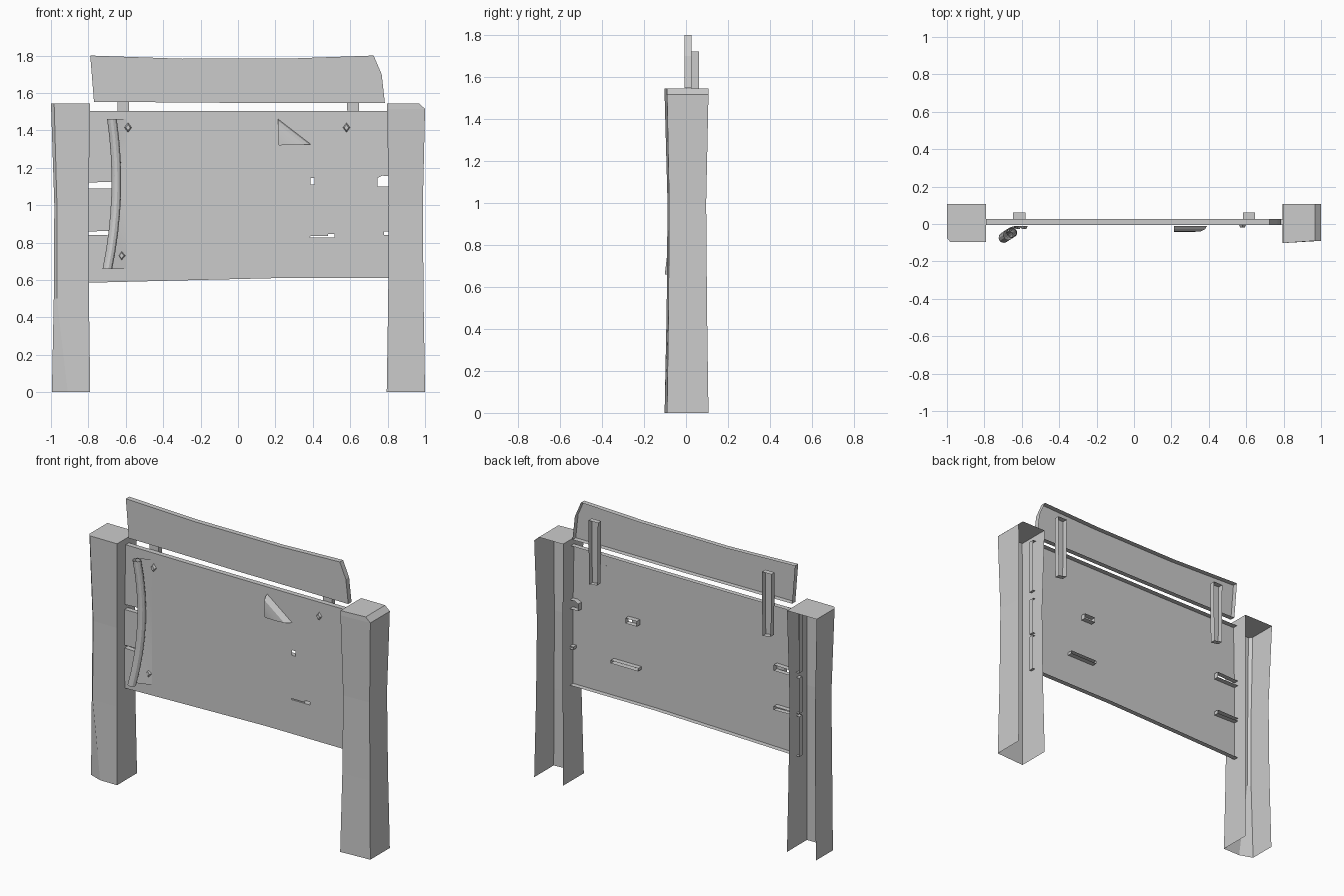
import bpy, bmesh
from math import sin, cos, pi
from mathutils import Vector, Matrix

if "Cube" in bpy.data.objects:
    bpy.data.objects.remove(bpy.data.objects["Cube"])


def finish(name, bm, smooth=False):
    me = bpy.data.meshes.new(name)
    bm.to_mesh(me)
    bm.free()
    ob = bpy.data.objects.new(name, me)
    bpy.context.collection.objects.link(ob)
    if smooth:
        bpy.ops.object.select_all(action='DESELECT')
        ob.select_set(True)
        bpy.context.view_layer.objects.active = ob
        bpy.ops.object.shade_smooth_by_angle()
    return ob


def face_front(bm):
    """Consistent normals with the front faces pointing to -y."""
    bmesh.ops.recalc_face_normals(bm, faces=bm.faces)
    if sum(f.normal.y * f.calc_area() for f in bm.faces) > 0:
        bmesh.ops.reverse_faces(bm, faces=bm.faces)


def shell(name, loops, y, depth):
    """Flat x/z outline (first loop) with holes, rims going back, open at the back."""
    bm = bmesh.new()
    edges = []
    for loop in loops:
        vs = [bm.verts.new((x, y, z)) for x, z in loop]
        edges += [bm.edges.new((a, b)) for a, b in zip(vs, vs[1:] + vs[:1])]
    if len(loops) == 1:
        bm.faces.new(vs)
    else:
        bmesh.ops.triangle_fill(bm, use_beauty=True, use_dissolve=False, edges=edges)
    if depth:
        rim = bmesh.ops.extrude_edge_only(bm, edges=edges)["geom"]
        bmesh.ops.translate(bm, vec=(0, depth, 0),
                            verts=[g for g in rim if isinstance(g, bmesh.types.BMVert)])
    face_front(bm)
    return finish(name, bm)


def loft(bm, rows):
    grid = [[bm.verts.new(p) for p in row] for row in rows]
    for r, s in zip(grid, grid[1:]):
        for i in range(len(r) - 1):
            bm.faces.new((r[i], r[i + 1], s[i + 1], s[i]))
    return grid


def rect(x0, x1, z0, z1):
    return [(x0, z0), (x1, z0), (x1, z1), (x0, z1)]


# Posts: waisted channels, open at the back and bottom
def post(name, rows):
    bm = bmesh.new()
    grid = loft(bm, rows)
    bm.faces.new(grid[-1])
    face_front(bm)
    return finish(name, bm)


# z, inner x, outer x, front y, back y, chip x, chip y
left = [(0, -.79, -.995, -.095, .107, -.91, -.065),
        (.5, -.797, -.985, -.088, .100, -.968, -.072),
        (1.0, -.80, -.982, -.083, .096, -.968, -.068),
        (1.545, -.79, -1.0, -.095, .107, -.983, -.075)]
post("left_post", [[(i, b, z), (i, f, z), (cx, f, z), (o, cy, z), (o, b, z)]
                   for z, i, o, f, b, cx, cy in left])

# z, inner x, outer x, inner front y, outer front y, back y
right = [(0, .795, 1.0, -.102, -.09, .107),
         (.5, .803, .992, -.092, -.083, .100),
         (1.0, .806, .988, -.088, -.08, .096),
         (1.515, .797, 1.0, -.102, -.09, .107),
         (1.545, .797, .967, -.102, -.09, .107)]
post("right_post", [[(i, b, z), (i, fi, z), (o, fo, z), (o, b, z)]
                    for z, i, o, fi, fo, b in right])

# Notice board with split ends and two cracks
FRONT = -.006
board = [(-.82, .585), (-.3, .598), (.2, .61), (.82, .61),
         (.82, .842), (.78, .842), (.78, .86), (.82, .86),
         (.82, 1.10), (.745, 1.10), (.745, 1.145), (.77, 1.158), (.82, 1.155),
         (.82, 1.505), (.3, 1.503), (-.3, 1.503), (-.82, 1.505),
         (-.82, 1.12), (-.64, 1.127), (-.64, 1.09), (-.82, 1.088),
         (-.82, .86), (-.64, .862), (-.64, .838), (-.82, .842)]
shell("notice_board",
      [board, rect(.33, .41, 1.112, 1.145), rect(.32, .515, .828, .847)],
      FRONT, .033)
shell("board_patch", [rect(.28, .48, .835, 1.112)], FRONT - .001, 0)

# Header plank
shell("header_plank",
      [[(-.77, 1.553), (0, 1.547), (.785, 1.547), (.768, 1.70), (.725, 1.80),
        (.3, 1.785), (-.3, 1.783), (-.79, 1.80)]], FRONT, .033)

# Back brackets: slim channels joining header and board
for side, x in (("left", -.612), ("right", .616)):
    shell(side + "_bracket",
          [[(x - .03, 1.32), (x + .028, 1.31), (x + .032, 1.72), (x - .034, 1.72)]],
          .027, .034)

# Paper sheet with a torn bottom edge and a cut for the folded corner
PAPER = -.011
shell("paper_sheet",
      [[(-.60, .665), (-.3, .672), (-.045, .672), (.01, .77), (.025, .678),
        (.385, .663), (.39, 1.325), (.215, 1.46), (0, 1.45), (-.3, 1.447), (-.60, 1.46)]],
      PAPER, 0)

# Folded paper corner
a, b, tip = Vector((.215, 0, 1.46)), Vector((.39, 0, 1.325)), Vector((.215, 0, 1.32))
rows = []
for t, y in ((0, PAPER), (.06, -.028), (.2, -.04), (.5, -.043), (.97, -.038)):
    p, q = a.lerp(tip, t), b.lerp(tip, t)
    rows.append([(p.x, y, p.z), (q.x, y, q.z)])
bm = bmesh.new()
loft(bm, rows)
face_front(bm)
finish("paper_folded_corner", bm, True)

# Rolled left edge of the paper: a spiral swept along a bowed path
rows = []
for k in range(9):
    t = k / 4 - 1
    z = 1.06 + .4 * t
    cx = -.648 - .035 * t * t + .012 * t
    cy = -.045 - .0225 * t * t + .0075 * t
    row = [(-.60, PAPER, z)]
    for i in range(15):
        ang = pi / 2 + i / 14 * 2.4 * pi
        r = .032 - .014 * i / 14
        row.append((cx + r * cos(ang), cy + r * sin(ang), z))
    rows.append(row)
bm = bmesh.new()
loft(bm, rows)
face_front(bm)
finish("paper_roll", bm, True)

# Diamond-headed pins
for n, (x, z) in enumerate(((-.588, 1.415), (.58, 1.415), (-.622, .73))):
    bm = bmesh.new()
    bmesh.ops.create_cone(bm, cap_ends=True, segments=4, radius1=.026, radius2=.016, depth=.014)
    bmesh.ops.rotate(bm, verts=bm.verts, matrix=Matrix.Rotation(pi / 2, 3, 'X'))
    bmesh.ops.scale(bm, vec=(.75, 1, 1), verts=bm.verts)
    bmesh.ops.translate(bm, vec=(x, -.012 if n == 1 else -.019, z), verts=bm.verts)
    finish("pin_%d" % (n + 1), bm)
